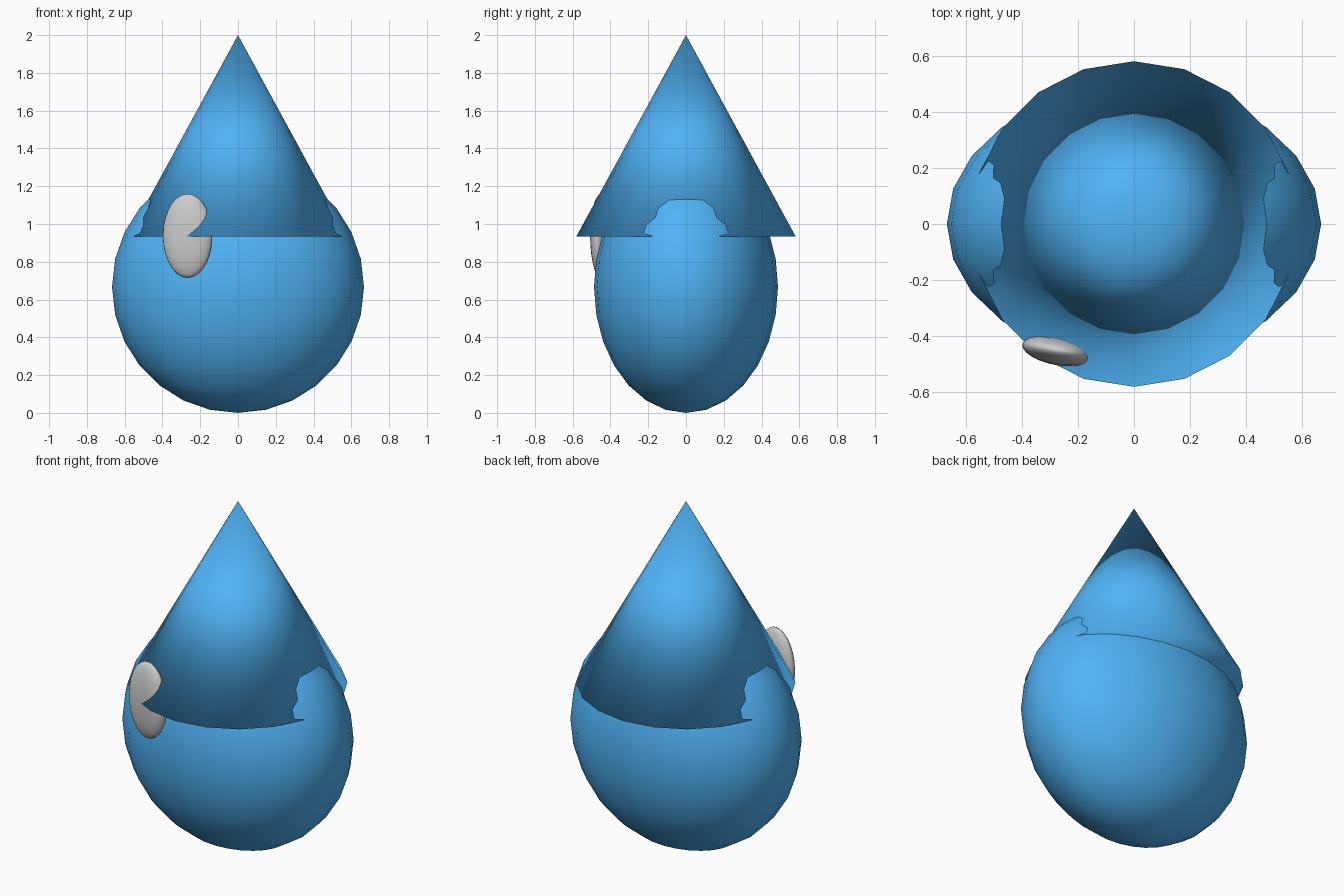
import bpy
from math import radians

if "Cube" in bpy.data.objects:
    bpy.data.objects.remove(bpy.data.objects["Cube"])

blue = bpy.data.materials.new("water_blue")
blue.diffuse_color = (0.08, 0.45, 0.92, 1)
blue.use_nodes = True
blue.node_tree.nodes["Principled BSDF"].inputs["Base Color"].default_value = blue.diffuse_color


def finish(name, scale=(1, 1, 1), material=None):
    obj = bpy.context.object
    obj.name = name
    obj.scale = scale
    bpy.ops.object.shade_smooth()
    if material:
        obj.data.materials.append(material)
    return obj


# Rounded lower body, flattened front to back
bpy.ops.mesh.primitive_uv_sphere_add(segments=24, ring_count=14, radius=1,
                                     location=(0, 0, 0.667))
finish("drop_body", (0.667, 0.487, 0.667), blue)

# Pointed top, closed underneath and smooth all over
bpy.ops.mesh.primitive_cone_add(vertices=20, radius1=0.58, radius2=0, depth=1.065,
                                location=(0, 0, 1.4675))
finish("drop_tip", material=blue)

# Small grey highlight on the front left
bpy.ops.mesh.primitive_uv_sphere_add(segments=24, ring_count=14, radius=1,
                                     location=(-0.267, -0.451, 0.938),
                                     rotation=(0, 0, radians(-10)))
finish("highlight", (0.133, 0.053, 0.222))
